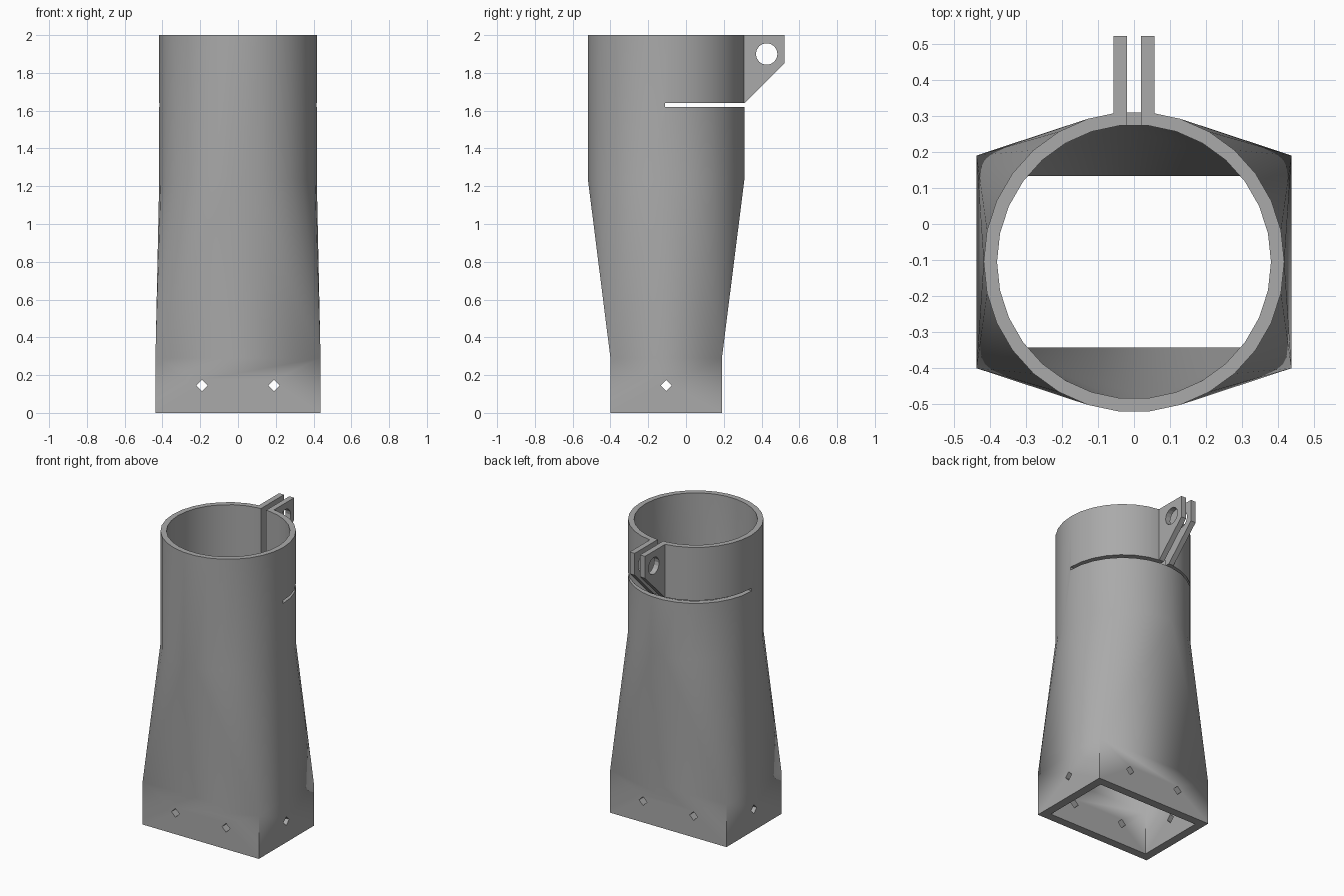
import bpy
import bmesh
from math import pi, cos, sin, radians

cube = bpy.data.objects.get("Cube")
if cube:
    bpy.data.objects.remove(cube, do_unlink=True)

SEGS = 30
CY = -0.105            # centre line of the tube
BOX_TOP, TUBE_BASE, TOP = 0.29, 1.24, 2.0
SLOT_Z = 1.62

grey = bpy.data.materials.new("plain grey")
grey.use_nodes = True
colour = (0.4, 0.4, 0.4, 1)
grey.diffuse_color = colour
grey.node_tree.nodes["Principled BSDF"].inputs["Base Color"].default_value = colour


def make_object(name, bm):
    bmesh.ops.recalc_face_normals(bm, faces=bm.faces)
    mesh = bpy.data.meshes.new(name)
    bm.to_mesh(mesh)
    bm.free()
    mesh.materials.append(grey)
    obj = bpy.data.objects.new(name, mesh)
    bpy.context.collection.objects.link(obj)
    return obj


def box_cutter(x0, x1, y0, y1, z0, z1):
    bpy.ops.mesh.primitive_cube_add(size=1, location=((x0 + x1) / 2, (y0 + y1) / 2, (z0 + z1) / 2))
    obj = bpy.context.object
    obj.scale = (x1 - x0, y1 - y0, z1 - z0)
    return obj


def rod_cutter(sides, radius, depth, location, rotation):
    bpy.ops.mesh.primitive_cylinder_add(vertices=sides, radius=radius, depth=depth,
                                        location=location, rotation=rotation)
    return bpy.context.object


def cut(obj, cutter):
    cutter.name = "cutter"
    cutter.hide_render = True
    bpy.context.view_layer.update()
    mod = obj.modifiers.new("cut", 'BOOLEAN')
    mod.operation, mod.solver, mod.object = 'DIFFERENCE', 'EXACT', cutter
    bpy.context.view_layer.objects.active = obj
    bpy.ops.object.modifier_apply(modifier=mod.name)
    bpy.data.objects.remove(cutter, do_unlink=True)


def wall(bm, half_x, half_y, radius):
    """Rectangle at the bottom, lofted into a circle; returns both end loops."""
    signs = [(1, 1), (-1, 1), (-1, -1), (1, -1)]
    low, high = ([bm.verts.new((sx * half_x, CY + sy * half_y, z)) for sx, sy in signs]
                 for z in (0, BOX_TOP))
    base, top = ([bm.verts.new((radius * cos(2 * pi * i / SEGS), CY + radius * sin(2 * pi * i / SEGS), z))
                  for i in range(SEGS)] for z in (TUBE_BASE, TOP))
    for i in range(4):
        j = (i + 1) % 4
        bm.faces.new((low[i], low[j], high[j], high[i]))

    def corner(t):
        return high[int(4 * (t % SEGS) / SEGS)]

    for i in range(SEGS):
        j = (i + 1) % SEGS
        before, a, b = corner(i - 0.01), corner(i + 0.01), corner(i + 0.99)
        bm.faces.new((base[i], base[j], top[j], top[i]))
        bm.faces.new((a, base[j], base[i]) if a == b else (a, b, base[j], base[i]))
        if before != a:
            bm.faces.new((before, a, base[i]))
    return low, top


# Hollow adapter body
bm = bmesh.new()
outer = wall(bm, 0.437, 0.295, 0.417)
inner = wall(bm, 0.38, 0.238, 0.38)
for loop_out, loop_in in zip(outer, inner):
    n = len(loop_out)
    for i in range(n):
        j = (i + 1) % n
        bm.faces.new((loop_out[i], loop_out[j], loop_in[j], loop_in[i]))
body = make_object("adapter_body", bm)

# Clamp slot around the back half, and the vertical split
cut(body, box_cutter(-0.6, 0.6, -0.11, 0.6, SLOT_Z, SLOT_Z + 0.02))
cut(body, box_cutter(-0.02, 0.02, 0.1, 0.6, SLOT_Z + 0.01, TOP + 0.1))

# Diamond screw holes through the box end
for x in (-0.19, 0.19):
    cut(body, rod_cutter(4, 0.03, 2, (x, 0, 0.145), (pi / 2, 0, 0)))
cut(body, rod_cutter(4, 0.03, 2, (0, CY, 0.145), (0, pi / 2, 0)))

# Pair of clamp ears with a bolt hole
profile = [(0.285, 1.64), (0.31, 1.64), (0.522, 1.852), (0.522, TOP), (0.285, TOP)]
for name, x0, x1 in (("left_clamp_ear", 0.02, 0.057), ("right_clamp_ear", -0.057, -0.02)):
    bm = bmesh.new()
    face = bm.faces.new([bm.verts.new((x0, y, z)) for y, z in profile])
    extruded = bmesh.ops.extrude_face_region(bm, geom=[face])["geom"]
    bmesh.ops.translate(bm, vec=(x1 - x0, 0, 0),
                        verts=[v for v in extruded if isinstance(v, bmesh.types.BMVert)])
    ear = make_object(name, bm)
    cut(ear, rod_cutter(16, 0.057, 1, (0, 0.427, 1.9), (0, pi / 2, 0)))

# Round shading on the tube, crisp edges elsewhere
bpy.ops.object.select_all(action='DESELECT')
body.select_set(True)
bpy.context.view_layer.objects.active = body
bpy.ops.object.shade_smooth_by_angle(angle=radians(20))
